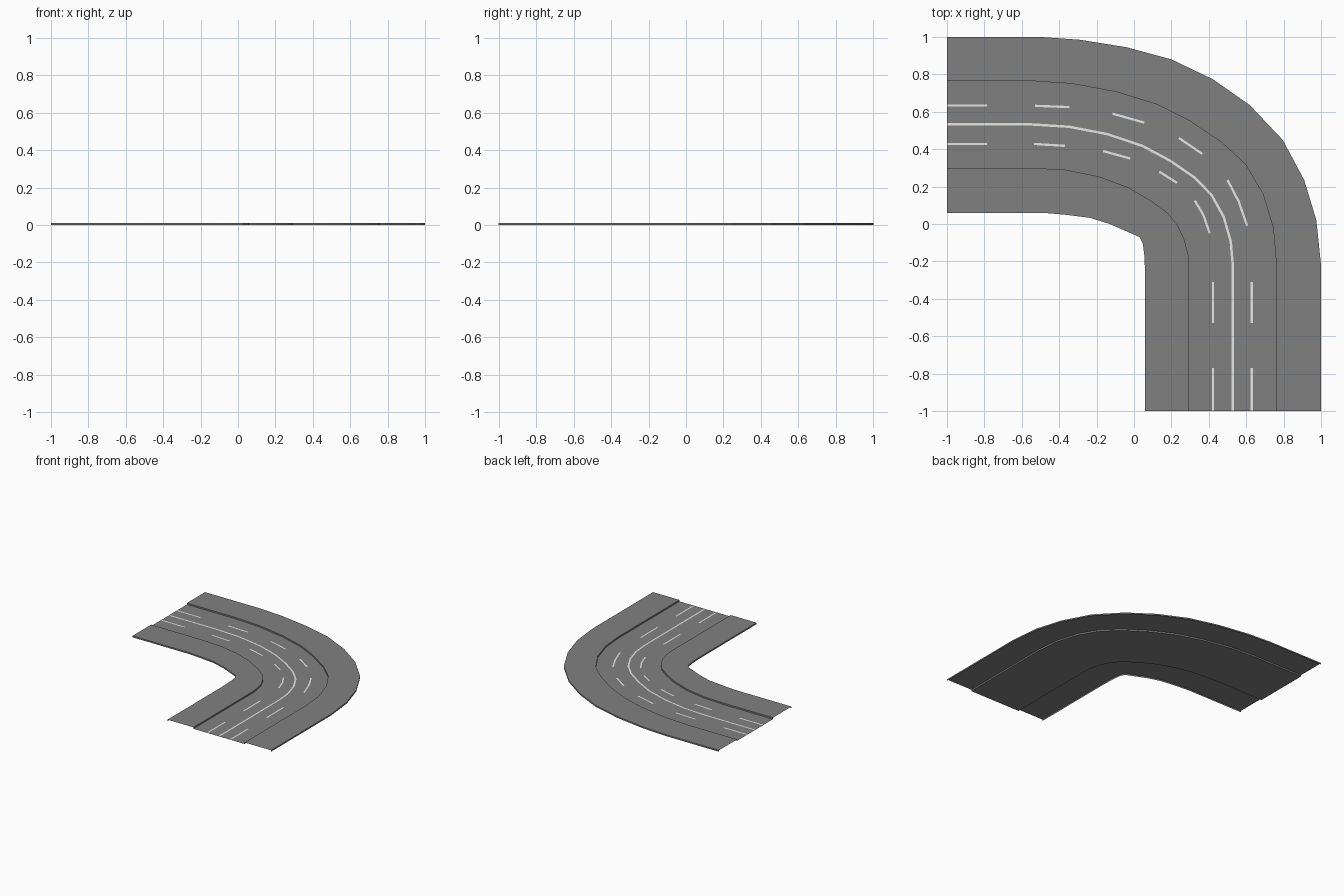
import bpy
from mathutils import Vector

if "Cube" in bpy.data.objects:
    bpy.data.objects.remove(bpy.data.objects["Cube"])

KERB = 0.012      # height of the raised pavements
PAINT = 0.001     # height of the painted lines


def material(name, value):
    m = bpy.data.materials.new(name)
    m.diffuse_color = (value, value, value, 1)
    m.use_nodes = True
    m.node_tree.nodes["Principled BSDF"].inputs["Base Color"].default_value = m.diffuse_color
    return m


asphalt = material("asphalt_grey", 0.216)
paint = material("line_white", 0.8)


def add_mesh(name, verts, faces, mat):
    me = bpy.data.meshes.new(name)
    me.from_pydata(verts, [], faces)
    me.materials.append(mat)
    ob = bpy.data.objects.new(name, me)
    bpy.context.collection.objects.link(ob)
    return ob


def loft(name, rails, mat):
    """Skin between (path, z) rails listed from the outside of the bend inwards."""
    n = len(rails[0][0])
    verts = [(x, y, z) for path, z in rails for x, y in path]
    faces = [(r * n + i, (r + 1) * n + i, (r + 1) * n + i + 1, r * n + i + 1)
             for r in range(len(rails) - 1) for i in range(n - 1)]
    return add_mesh(name, verts, faces, mat)


def ribbon(name, path, width):
    """Flat painted stripe of constant width along a path."""
    pts = [Vector(p) for p in path]
    sides = ([], [])
    for i, p in enumerate(pts):
        d = (pts[min(i + 1, len(pts) - 1)] - pts[max(i - 1, 0)]).normalized()
        off = Vector((-d.y, d.x)) * width / 2
        sides[0].append(p + off)
        sides[1].append(p - off)
    return loft(name, [(sides[0], PAINT), (sides[1], PAINT)], paint)


def rail(bend):
    """Extend a bend straight to the two tile edges."""
    return [(-1, bend[0][1])] + bend + [(bend[-1][0], -1)]


# The four guide lines of the bend
outer_edge = rail([(-.50, 1), (-.29, .985), (-.04, .945), (.20, .88), (.42, .775),
                   (.62, .635), (.795, .45), (.91, .235), (.975, .02), (1, -.22)])
outer_kerb = rail([(-.55, .765), (-.33, .75), (-.09, .705), (.12, .64), (.30, .55),
                   (.47, .435), (.595, .32), (.69, .16), (.745, -.025), (.76, -.20)])
inner_kerb = rail([(-.55, .30), (-.365, .29), (-.19, .255), (-.03, .195), (.09, .125),
                   (.18, .06), (.235, -.01), (.27, -.085), (.29, -.165), (.295, -.23)])
inner_edge = rail([(-.49, .06), (-.37, .05), (-.235, .033), (-.13, 0), (-.05, -.035),
                   (.03, -.07), (.047, -.105), (.055, -.165), (.058, -.23), (.06, -.30)])

# Carriageway and raised pavements, open at the tile ends
loft("road_surface", [(outer_kerb, 0), (inner_kerb, 0)], asphalt)
loft("outer_pavement", [(outer_edge, 0), (outer_edge, KERB),
                        (outer_kerb, KERB), (outer_kerb, 0)], asphalt)
loft("inner_pavement", [(inner_kerb, 0), (inner_kerb, KERB),
                        (inner_edge, KERB), (inner_edge, 0)], asphalt)

# Centre line midway between the kerbs
centre = [(Vector(a) + Vector(b)) / 2 for a, b in zip(outer_kerb, inner_kerb)]
ribbon("centre_line", centre, 0.013)

# Lane dashes: curved ones by path, straight ones repeated per lane
dashes = {
    "outer": ([[(-.53, .632), (-.345, .625)], [(-.115, .59), (.055, .542)],
               [(.24, .46), (.365, .375)], [(.50, .235), (.56, .12), (.605, -.01)]],
              .633, .63),
    "inner": ([[(-.535, .428), (-.37, .418)], [(-.165, .39), (-.02, .35)],
               [(.135, .28), (.23, .22)], [(.325, .125), (.37, .05), (.405, -.05)]],
              .428, .422),
}
for lane, (bends, y, x) in dashes.items():
    straight = [[(-1, y), (-.785, y)], [(x, -.31), (x, -.53)], [(x, -.77), (x, -1)]]
    for i, path in enumerate(bends + straight):
        ribbon(f"{lane}_lane_dash_{i + 1}", path, 0.012)
